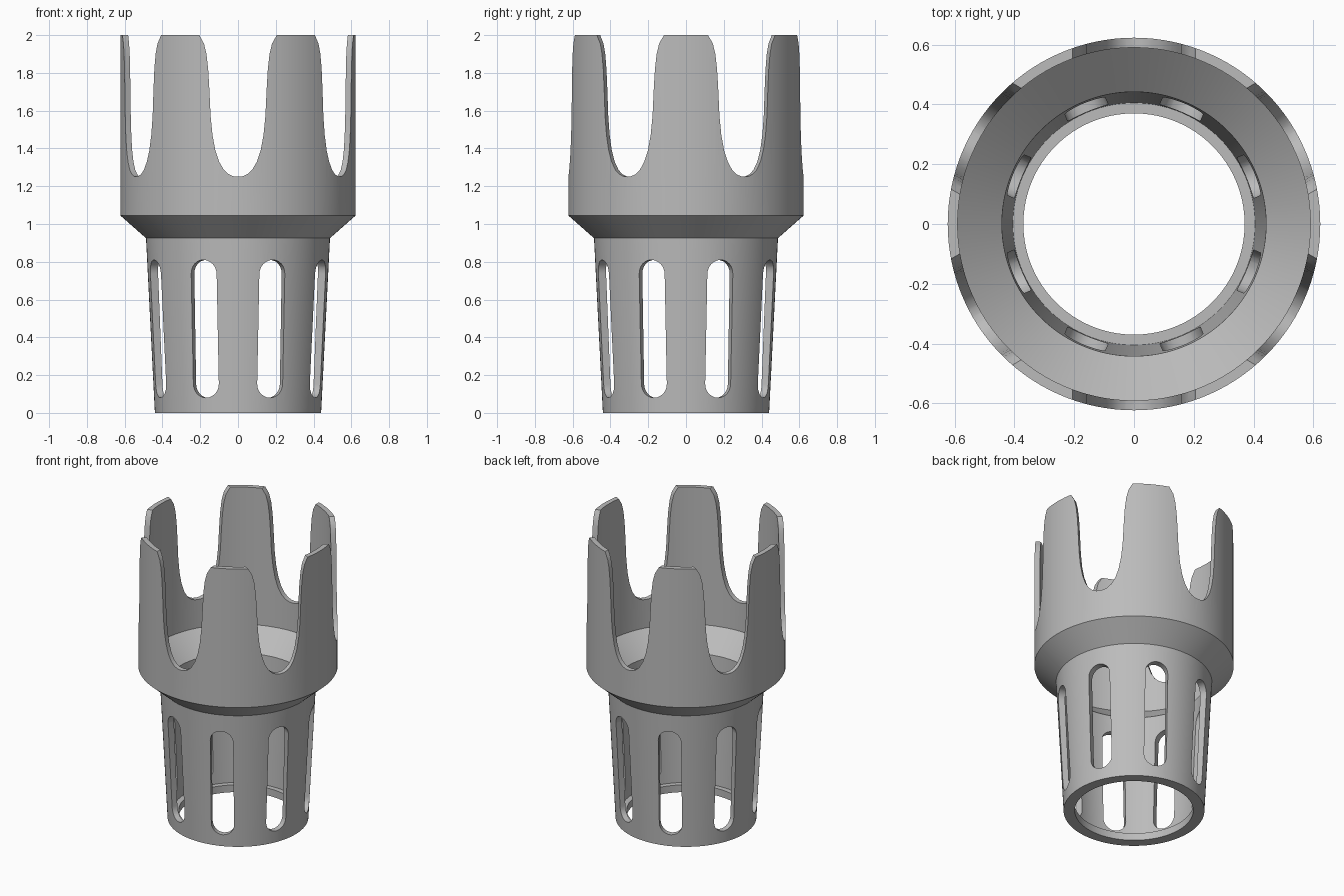
import bpy, bmesh
from math import pi, sin, cos
from mathutils import Matrix, Vector

cube = bpy.data.objects.get("Cube")
if cube:
    bpy.data.objects.remove(cube, do_unlink=True)

grey = bpy.data.materials.new("plain grey")
grey.use_nodes = True
colour = (0.5, 0.5, 0.5, 1)
grey.diffuse_color = colour
grey.node_tree.nodes["Principled BSDF"].inputs["Base Color"].default_value = colour


def make_object(name, bm):
    bmesh.ops.recalc_face_normals(bm, faces=bm.faces)
    mesh = bpy.data.meshes.new(name)
    bm.to_mesh(mesh)
    bm.free()
    mesh.materials.append(grey)
    obj = bpy.data.objects.new(name, mesh)
    bpy.context.collection.objects.link(obj)
    return obj


def revolve(name, profile, sides=120):
    """Spin a closed (radius, height) profile into a solid ring."""
    bm = bmesh.new()
    rings = []
    for i in range(sides):
        a = 2 * pi * i / sides
        rings.append([bm.verts.new((r * cos(a), r * sin(a), z)) for r, z in profile])
    n = len(profile)
    for i in range(sides):
        p, q = rings[i], rings[(i + 1) % sides]
        for j in range(n):
            k = (j + 1) % n
            bm.faces.new((p[j], q[j], q[k], p[k]))
    return make_object(name, bm)


def radial_cutters(name, outline, count, near, far):
    """Prisms with an (across, height) outline, pointing outwards around z."""
    bm = bmesh.new()
    for i in range(count):
        turn = Matrix.Rotation(2 * pi * (i + 0.5) / count, 3, 'Z')
        ends = [[bm.verts.new(turn @ Vector((d, s, z))) for s, z in outline]
                for d in (near, far)]
        bm.faces.new(ends[0])
        bm.faces.new(ends[1])
        n = len(outline)
        for j in range(n):
            k = (j + 1) % n
            bm.faces.new((ends[0][j], ends[0][k], ends[1][k], ends[1][j]))
    return make_object(name, bm)


def cut(target, cutter):
    mod = target.modifiers.new("cut", 'BOOLEAN')
    mod.object = cutter
    mod.operation = 'DIFFERENCE'
    mod.solver = 'EXACT'
    bpy.ops.object.modifier_apply(modifier=mod.name)
    bpy.data.objects.remove(cutter, do_unlink=True)


# Body: tapered sleeve with a bottom lip, conical shoulder and wide upper cup
body = revolve("slotted_holder", [
    (0.37, 0), (0.44, 0), (0.487, 0.925), (0.623, 1.045), (0.623, 2),
    (0.59, 2), (0.59, 1.055), (0.442, 0.925), (0.405, 0.05), (0.37, 0.05)])
bpy.context.view_layer.objects.active = body
body.select_set(True)

# Six U-shaped gaps that leave the upright prongs, flared at the top
half = [(0.025, 1.253), (0.05, 1.264), (0.075, 1.287), (0.1, 1.33), (0.12, 1.39),
        (0.135, 1.47), (0.145, 1.57), (0.152, 1.72), (0.158, 1.82), (0.167, 1.9),
        (0.18, 1.955), (0.205, 2), (0.205, 2.1)]
gap = [(-s, z) for s, z in reversed(half)] + [(0, 1.25)] + half
cut(body, radial_cutters("gap_cutter", gap, 6, 0.45, 0.8))

# Eight round-ended slots in the sleeve
r, low, high, steps = 0.073, 0.08, 0.81, 12
slot = [(r * cos(pi * i / steps), high - r + r * sin(pi * i / steps))
        for i in range(steps + 1)]
slot += [(-s, low + high - z) for s, z in slot]
cut(body, radial_cutters("slot_cutter", slot, 8, 0.3, 0.6))

bpy.ops.object.shade_smooth_by_angle(angle=pi / 6)
